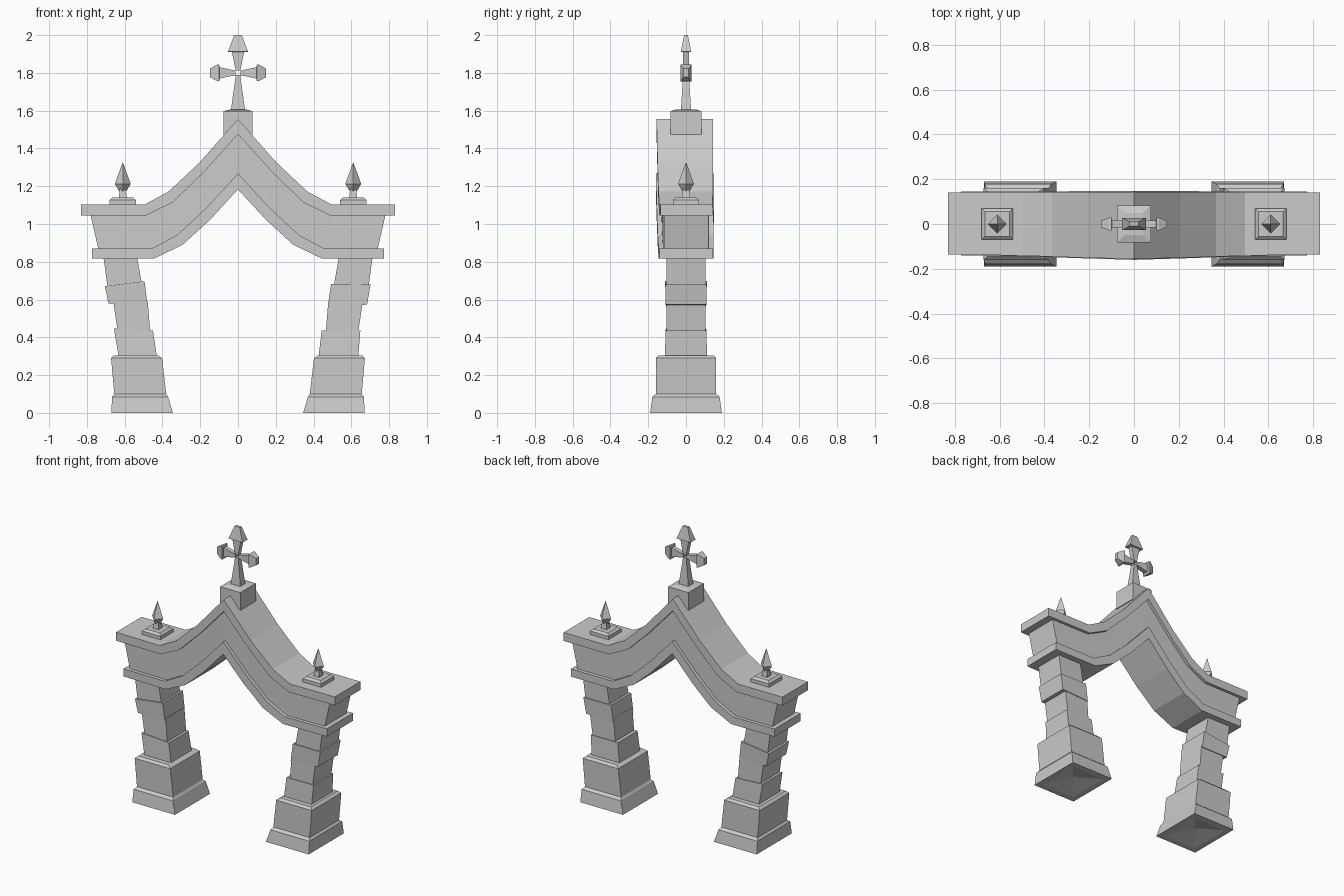
import bpy, bmesh
from math import sin, cos, pi

if "Cube" in bpy.data.objects:
    bpy.data.objects.remove(bpy.data.objects["Cube"])


def make(name, rings, caps=True, strip_caps=False):
    """Bridge equal-length rings of points into a flat-faced solid."""
    bm = bmesh.new()
    vs = [[bm.verts.new(p) for p in r] for r in rings]
    n = len(rings[0])
    for a, b in zip(vs, vs[1:]):
        for i in range(n):
            j = (i + 1) % n
            bm.faces.new((a[i], a[j], b[j], b[i]))
    for r in (vs[0], vs[-1]):
        if strip_caps:
            for i in range(n // 2 - 1):
                bm.faces.new((r[i], r[i + 1], r[n - 2 - i], r[n - 1 - i]))
        elif caps:
            bm.faces.new(r)
    bmesh.ops.remove_doubles(bm, verts=bm.verts, dist=1e-5)
    bmesh.ops.recalc_face_normals(bm, faces=bm.faces)
    me = bpy.data.meshes.new(name)
    bm.to_mesh(me)
    bm.free()
    ob = bpy.data.objects.new(name, me)
    bpy.context.collection.objects.link(ob)
    return ob


def rect(x0, z0, x1, z1, h):
    """Four-point ring whose two x sides can sit at different heights."""
    return [(x0, -h, z0), (x1, -h, z1), (x1, h, z1), (x0, h, z0)]


def square(x, z, hx, hy=None):
    return rect(x - hx, z, x + hx, z, hx if hy is None else hy)


def diamond(x, z, r):
    return [(x + r * cos(k * pi / 2), r * sin(k * pi / 2), z) for k in range(4)]


# Arch: one moulded cross-section carried along the curved gable
bot_lo = [(.772, .817), (.445, .817), (.293, .89), (.15, 1.02), (0, 1.183)]
bot_hi = [(.772, .87), (.457, .87), (.322, .942), (.167, 1.086), (0, 1.268)]
top_lo = [(.83, 1.045), (.487, 1.045), (.345, 1.115), (.187, 1.268), (0, 1.475)]
top_hi = [(.83, 1.103), (.495, 1.103), (.367, 1.172), (.203, 1.326), (0, 1.556)]
mid_lo = [(.74, .87)] + bot_hi[1:]
mid_hi = [(.78, 1.045)] + top_lo[1:]
levels = [(bot_lo, .142), (bot_hi, .142), (mid_lo, .118),
          (mid_hi, .118), (top_lo, .138), (top_hi, .138)]


def arch_ring(k, side):
    grow, shift = .003 * k, .002 - .002 * k
    front = [(side * p[k][0], shift - h - grow, p[k][1]) for p, h in levels]
    back = [(side * p[k][0], shift + h + grow, p[k][1]) for p, h in levels]
    return front + back[::-1]


stations = [(k, -1) for k in range(5)] + [(k, 1) for k in (3, 2, 1, 0)]
make("arch", [arch_ring(k, s) for k, s in stations], strip_caps=True)

# Leaning legs: stepped base and stacked crooked stones
# each stone ring: outer x, outer z, inner x, inner z, half depth
base = [(.52, .035, .50, .035, .01), (.635, 0, .385, 0, .15),
        (.67, 0, .345, 0, .19), (.667, .085, .37, .085, .178),
        (.655, .1, .38, .1, .16), (.672, .29, .402, .29, .16),
        (.655, .305, .425, .305, .145)]
necks = {"lower_neck": [(.637, .43, .465, .43, .102), (.66, .59, .478, .59, .102)],
         "upper_neck": [(.69, .66, .505, .66, .102), (.713, .83, .535, .83, .102)]}
stones = {
    -1: {"lower_stone": [(.632, .3, .43, .3, .112), (.657, .447, .45, .435, .107)],
         "upper_stone": [(.685, .578, .48, .578, .107), (.705, .67, .495, .697, .11)]},
    1: {"lower_stone": [(.637, .3, .427, .3, .112), (.648, .437, .443, .437, .107)],
        "upper_stone": [(.683, .573, .475, .562, .107), (.702, .68, .493, .682, .11)]}}
for side, label in ((-1, "left"), (1, "right")):
    for part, rings in {"base": base, **necks, **stones[side]}.items():
        make(f"{label}_{part}",
             [rect(side * a, za, side * b, zb, h) for a, za, b, zb, h in rings])

    # Corner finial: plate, stem and spike
    x = side * .61
    make(f"{label}_finial_plate", [square(x, 1.095, .07), square(x, 1.127, .07),
                                   square(x, 1.14, .055)])
    make(f"{label}_finial_stem", [square(x, 1.135, .022), square(x, 1.2, .014)])
    make(f"{label}_finial_spike", [diamond(x, 1.175, .02), diamond(x, 1.213, .042),
                                   diamond(x, 1.325, .001)])

# Ridge block under the cross
make("ridge_block", [square(0, 1.475, .077, .083), square(0, 1.597, .077, .083),
                     square(0, 1.607, .04, .05)])


def cross_arm(name, angle, rings):
    """Flared arm pointing away from the cross centre in the xz plane."""
    c, s = cos(angle), sin(angle)
    make(name, [[(d * c - u * s, v, 1.8 + d * s + u * c)
                 for u, v in ((-w, -t), (w, -t), (w, t), (-w, t))]
                for d, w, t in rings])


# Cross: long foot, two side arms and a head, around a small opening
cross_arm("cross_foot", -pi / 2, [(.012, .012, .015), (.196, .037, .027)])
cross_arm("cross_head", pi / 2, [(.012, .012, .015), (.11, .032, .016),
                                 (.112, .053, .027), (.12, .05, .026), (.2, .02, .01)])
for label, a in (("left", pi), ("right", 0)):
    cross_arm(f"cross_{label}_arm", a, [(.012, .012, .015), (.098, .03, .016),
                                        (.1, .045, .03), (.112, .043, .028),
                                        (.148, .023, .014)])
